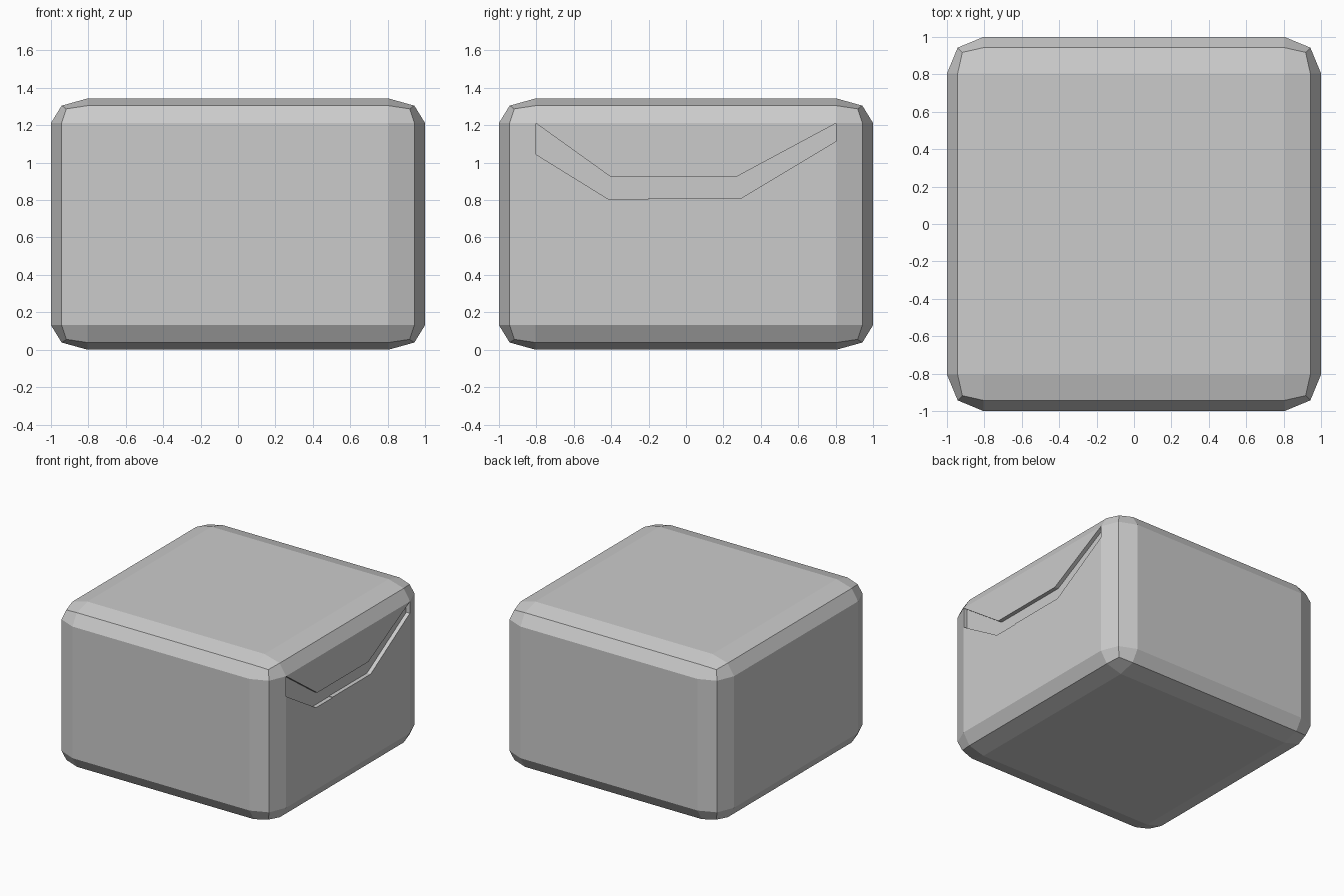
import bpy, bmesh
from mathutils import Matrix

if "Cube" in bpy.data.objects:
    bpy.data.objects.remove(bpy.data.objects["Cube"])

W, H, BEVEL, DEPTH = 2.0, 1.343, 0.195, 0.033

# Rounded block: bevelled cube, squashed in z afterwards
bm = bmesh.new()
bmesh.ops.create_cube(bm, size=W)
bmesh.ops.bevel(bm, geom=bm.edges[:], offset=BEVEL, offset_type='OFFSET',
                segments=2, profile=0.5, affect='EDGES')
bm.transform(Matrix.Translation((0, 0, H / 2)) @ Matrix.Diagonal((1, 1, H / 2, 1)))
me = bpy.data.meshes.new("block")
bm.to_mesh(me)
bm.free()
block = bpy.data.objects.new("block", me)
bpy.context.collection.objects.link(block)

# Groove outline on the right side (y, z)
outline = [(-0.803, 1.211), (-0.803, 1.045), (-0.415, 0.805), (-0.2, 0.805),
           (-0.2, 0.81), (0.295, 0.81), (0.803, 1.115), (0.803, 1.211),
           (0.265, 0.922), (-0.4, 0.922)]
bm = bmesh.new()
face = bm.faces.new([bm.verts.new((1 - DEPTH, y, z)) for y, z in outline])
ext = bmesh.ops.extrude_face_region(bm, geom=[face])
bmesh.ops.translate(bm, vec=(0.2, 0, 0),
                    verts=[g for g in ext["geom"] if isinstance(g, bmesh.types.BMVert)])
bmesh.ops.recalc_face_normals(bm, faces=bm.faces[:])
me = bpy.data.meshes.new("groove_cutter")
bm.to_mesh(me)
bm.free()
cutter = bpy.data.objects.new("groove_cutter", me)
bpy.context.collection.objects.link(cutter)

# Cut the shallow groove
mod = block.modifiers.new("groove", 'BOOLEAN')
mod.operation = 'DIFFERENCE'
mod.solver = 'EXACT'
mod.object = cutter
bpy.context.view_layer.objects.active = block
block.select_set(True)
bpy.ops.object.modifier_apply(modifier=mod.name)
bpy.data.objects.remove(cutter, do_unlink=True)
